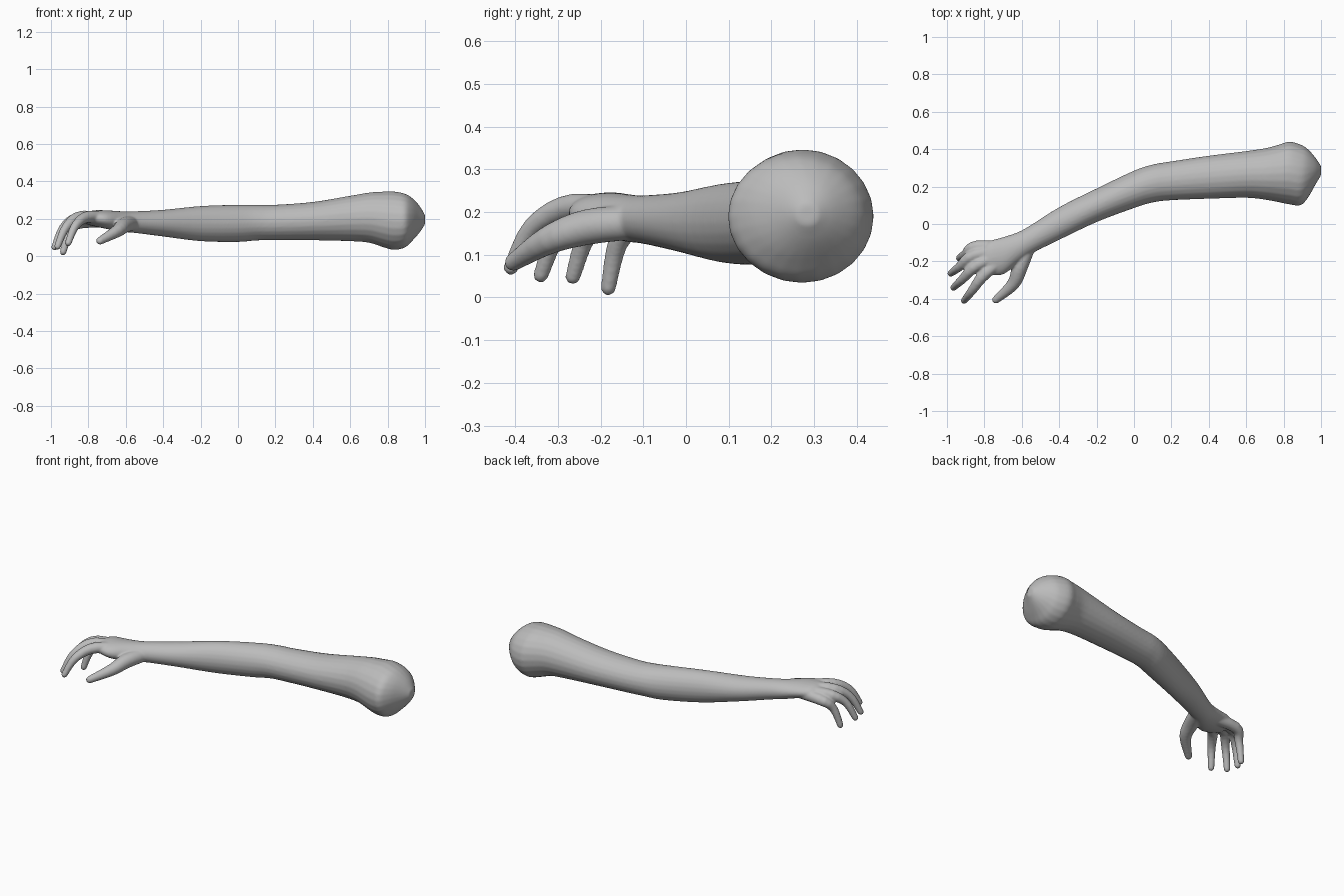
import bpy
import bmesh
import math
from mathutils import Vector

cube = bpy.data.objects.get("Cube")
if cube:
    bpy.data.objects.remove(cube, do_unlink=True)

# Single matte grey
grey = bpy.data.materials.new("plain grey")
grey.use_nodes = True
colour = (0.5, 0.5, 0.5, 1)
grey.diffuse_color = colour
grey.node_tree.nodes["Principled BSDF"].inputs["Base Color"].default_value = colour

SIDES = 24
bm = bmesh.new()


def catmull(points, steps=4):
    """Smooth curve through tuples of any length."""
    pts = [Vector(p) for p in points]
    pts = [pts[0]] + pts + [pts[-1]]
    result = []
    for a, b, c, d in zip(pts, pts[1:], pts[2:], pts[3:]):
        for i in range(steps):
            t = i / steps
            result.append(b + (c - a) * (t / 2)
                          + (a * 2 - b * 5 + c * 4 - d) * (t * t / 2)
                          + (b * 3 - a - c * 3 + d) * (t ** 3 / 2))
    return result + [pts[-1]]


def loft(rings):
    """Closed skin over a list of rings of coordinates."""
    loops = [[bm.verts.new(co) for co in ring] for ring in rings]
    for lower, upper in zip(loops, loops[1:]):
        for i in range(SIDES):
            j = (i + 1) % SIDES
            bm.faces.new((lower[i], lower[j], upper[j], upper[i]))
    bm.faces.new(loops[0][::-1])
    bm.faces.new(loops[-1])


def ellipse(centre, u, v):
    angles = [math.tau * i / SIDES for i in range(SIDES)]
    return [centre + u * math.cos(a) + v * math.sin(a) for a in angles]


def tube(points):
    """Round tapering tube along (x, y, z, radius) with a domed tip."""
    samples = catmull(points)
    path = [(p.xyz, p.w) for p in samples]
    end, radius = path[-1]
    forward = (end - path[-2][0]).normalized()
    for step in (0.35, 0.7, 1.1, 1.4):
        path.append((end + forward * radius * math.sin(step), radius * math.cos(step)))
    rings = []
    for i, (centre, r) in enumerate(path):
        tangent = path[min(i + 1, len(path) - 1)][0] - path[max(i - 1, 0)][0]
        turn = tangent.to_track_quat("Z", "Y")
        rings.append(ellipse(centre, turn @ Vector((r, 0, 0)), turn @ Vector((0, r, 0))))
    loft(rings)


# Shoulder, upper arm, forearm and palm: x, y low, y high, z low, z high
sections = [
    (-.81, -.24, -.12, .17, .23), (-.77, -.27, -.09, .16, .245),
    (-.70, -.27, -.07, .145, .245), (-.62, -.21, -.043, .13, .24),
    (-.55, -.16, -.005, .124, .24), (-.4, -.085, .09, .105, .248),
    (-.2, .01, .19, .08, .268), (0, .085, .285, .076, .275),
    (.1, .115, .318, .084, .275), (.2, .127, .335, .085, .275),
    (.4, .135, .365, .085, .29), (.6, .14, .39, .08, .323),
    (.7, .13, .405, .072, .34), (.77, .117, .423, .05, .345),
    (.83, .105, .44, .034, .346), (.89, .1, .425, .045, .335),
    (.93, .14, .4, .08, .312), (.97, .21, .355, .125, .27),
    (1, .26, .31, .17, .22),
]
loft([ellipse(Vector((x, (y0 + y1) / 2, (z0 + z1) / 2)),
              Vector((0, (y1 - y0) / 2, 0)), Vector((0, 0, (z1 - z0) / 2)))
      for x, y0, y1, z0, z1 in (s[:] for s in catmull([(*s,) for s in sections], 4))])

# Four fingers: knuckle and tip, each arching from the wrist
wrist = Vector((-.62, -.13, .185))
fingers = [
    ((-.79, -.26, .212), (-.908, -.41, .07)),
    ((-.83, -.215, .212), (-.965, -.34, .052)),
    ((-.85, -.165, .2), (-.98, -.265, .048)),
    ((-.84, -.12, .18), (-.935, -.182, .022)),
]
for knuckle, tip in fingers:
    knuckle, tip = Vector(knuckle), Vector(tip)
    reach = tip - knuckle
    arch = Vector((reach.x, reach.y, 0)) * .15 + Vector((0, 0, .025))
    tube([(*wrist, .035), (*knuckle, .032),
          (*(knuckle + reach * .5 + arch), .024), (*tip, .018)])

# Thumb
tube([(-.57, -.13, .175, .04), (-.61, -.23, .165, .042),
      (-.645, -.32, .135, .034), (-.738, -.405, .082, .021)])

bmesh.ops.recalc_face_normals(bm, faces=bm.faces[:])
mesh = bpy.data.meshes.new("arm_and_hand")
bm.to_mesh(mesh)
bm.free()
mesh.materials.append(grey)
arm = bpy.data.objects.new("arm_and_hand", mesh)
bpy.context.collection.objects.link(arm)

# Fuse the parts into one skin and soften the joins
remesh = arm.modifiers.new("fuse", "REMESH")
remesh.mode = "VOXEL"
remesh.voxel_size = .006
remesh.use_smooth_shade = True
smooth = arm.modifiers.new("soften", "SMOOTH")
smooth.factor = .5
smooth.iterations = 8
